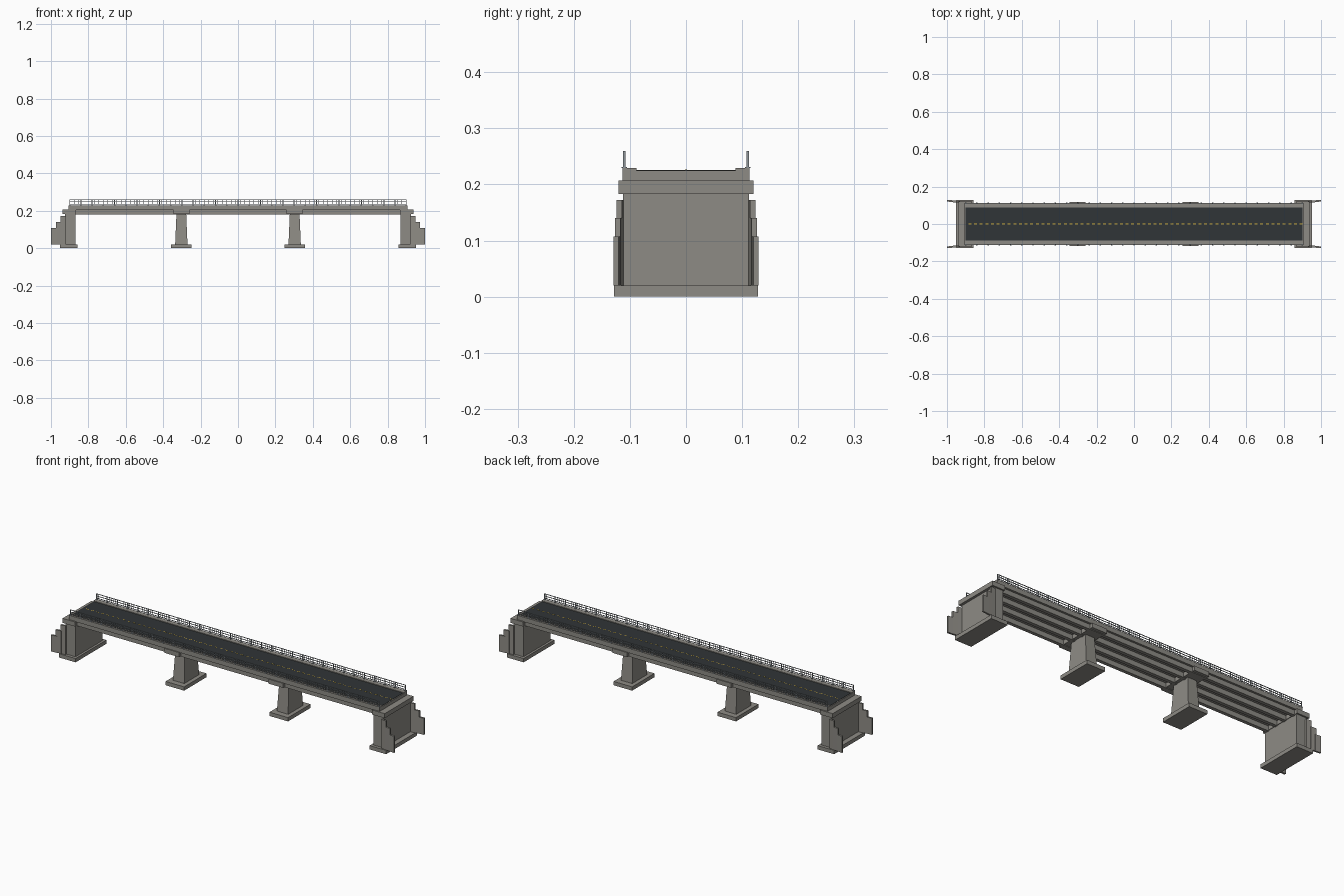
import bpy, bmesh, math

if "Cube" in bpy.data.objects:
    bpy.data.objects.remove(bpy.data.objects["Cube"])


def material(name, col):
    m = bpy.data.materials.new(name)
    m.diffuse_color = (*col, 1)
    m.use_nodes = True
    m.node_tree.nodes["Principled BSDF"].inputs["Base Color"].default_value = m.diffuse_color
    return m


CONCRETE = material("concrete", (0.27, 0.26, 0.235))
ASPHALT = material("asphalt", (0.03, 0.035, 0.038))
YELLOW = material("yellow_paint", (0.75, 0.5, 0.05))
STEEL = material("steel", (0.27, 0.3, 0.32))


def make(name, prisms, mat):
    """Each prism is a bottom loop and a top loop with equal point counts."""
    bm = bmesh.new()
    for low, high in prisms:
        a = [bm.verts.new(p) for p in low]
        b = [bm.verts.new(p) for p in high]
        n = len(a)
        bm.faces.new(a[::-1])
        bm.faces.new(b)
        for i in range(n):
            bm.faces.new((a[i], a[(i + 1) % n], b[(i + 1) % n], b[i]))
    bmesh.ops.recalc_face_normals(bm, faces=bm.faces)
    me = bpy.data.meshes.new(name)
    bm.to_mesh(me)
    bm.free()
    me.materials.append(mat)
    ob = bpy.data.objects.new(name, me)
    bpy.context.collection.objects.link(ob)
    return ob


def rect(x0, x1, y0, y1, z):
    return [(x0, y0, z), (x1, y0, z), (x1, y1, z), (x0, y1, z)]


def box(x0, x1, y0, y1, z0, z1):
    return rect(x0, x1, y0, y1, z0), rect(x0, x1, y0, y1, z1)


# Deck, curbs and road surface
make("deck_slab", [box(-0.905, 0.905, -0.113, 0.113, 0.205, 0.2245)], CONCRETE)
make("road_surface", [box(-0.9, 0.9, -0.089, 0.089, 0.2245, 0.226)], ASPHALT)
make("centre_dashes", [box(-0.885 + i * 0.03, -0.869 + i * 0.03, -0.0015, 0.0015, 0.226, 0.2266)
                       for i in range(60)], YELLOW)
for s, side in ((-1, "front"), (1, "back")):
    y0, y1 = sorted((s * 0.088, s * 0.113))
    make(side + "_curb", [box(-0.905, 0.905, y0, y1, 0.2245, 0.2295)], CONCRETE)

# Longitudinal girders
make("girders", [box(-0.875, 0.875, y - 0.009, y + 0.009, 0.18, 0.206)
                 for y in (-0.093, -0.031, 0.031, 0.093)], CONCRETE)

# Railings: posts, thin balusters and horizontal rails
for s, side in ((-1, "front"), (1, "back")):
    y = s * 0.11
    posts = []
    for i in range(31):
        x = -0.9 + i * 0.06
        posts.append(box(x - 0.002, x + 0.002, y - 0.002, y + 0.002, 0.229, 0.26))
        posts.append(box(x - 0.004, x + 0.004, y - 0.005, y + 0.005, 0.229, 0.2315))
    make(side + "_railing_posts", posts, STEEL)
    make(side + "_railing_bars", [box(-0.9, 0.9, y - 0.0015, y + 0.0015, z, z + 0.0025)
                                  for z in (0.2345, 0.246, 0.2575)], STEEL)
    make(side + "_balusters", [box(-0.9 + i * 0.012 - 0.0006, -0.9 + i * 0.012 + 0.0006,
                                   y - 0.0006, y + 0.0006, 0.235, 0.258)
                               for i in range(151) if i % 5], STEEL)

# Piers: footing, tapered stem and cap beam
for s, side in ((-1, "left"), (1, "right")):
    c = s * 0.303
    make(side + "_pier_footing", [box(c - 0.054, c + 0.054, -0.093, 0.093, 0, 0.02)], CONCRETE)
    make(side + "_pier_stem", [(rect(c - 0.033, c + 0.033, -0.062, 0.062, 0.02),
                                rect(c - 0.026, c + 0.026, -0.05, 0.05, 0.184))], CONCRETE)
    make(side + "_pier_cap", [box(c - 0.043, c + 0.043, -0.118, 0.118, 0.183, 0.207)], CONCRETE)

# Abutments: footing, wall, cap and stepped splayed wing walls
WING_STEPS = ((0.92, 0.948, 0.172), (0.944, 0.974, 0.14), (0.968, 1.0, 0.107))
for s, side in ((-1, "left"), (1, "right")):
    def span(a, b):
        return sorted((s * a, s * b))
    make(side + "_abutment_footing", [box(*span(0.857, 0.953), -0.128, 0.128, 0, 0.02)], CONCRETE)
    make(side + "_abutment_wall", [box(*span(0.869, 0.926), -0.112, 0.112, 0.02, 0.184)], CONCRETE)
    make(side + "_abutment_cap", [box(*span(0.866, 0.939), -0.12, 0.12, 0.183, 0.207)], CONCRETE)
    wings = []
    for t in (-1, 1):
        for i, (x0, x1, top) in enumerate(WING_STEPS):
            y = 0.111 + i * 0.003
            plan = [(s * x0, t * y), (s * x1, t * (y + 0.003)),
                    (s * x1, t * (y + 0.0125)), (s * x0, t * (y + 0.0095))]
            wings.append(([(*p, 0.02) for p in plan], [(*p, top) for p in plan]))
    make(side + "_wing_walls", wings, CONCRETE)
